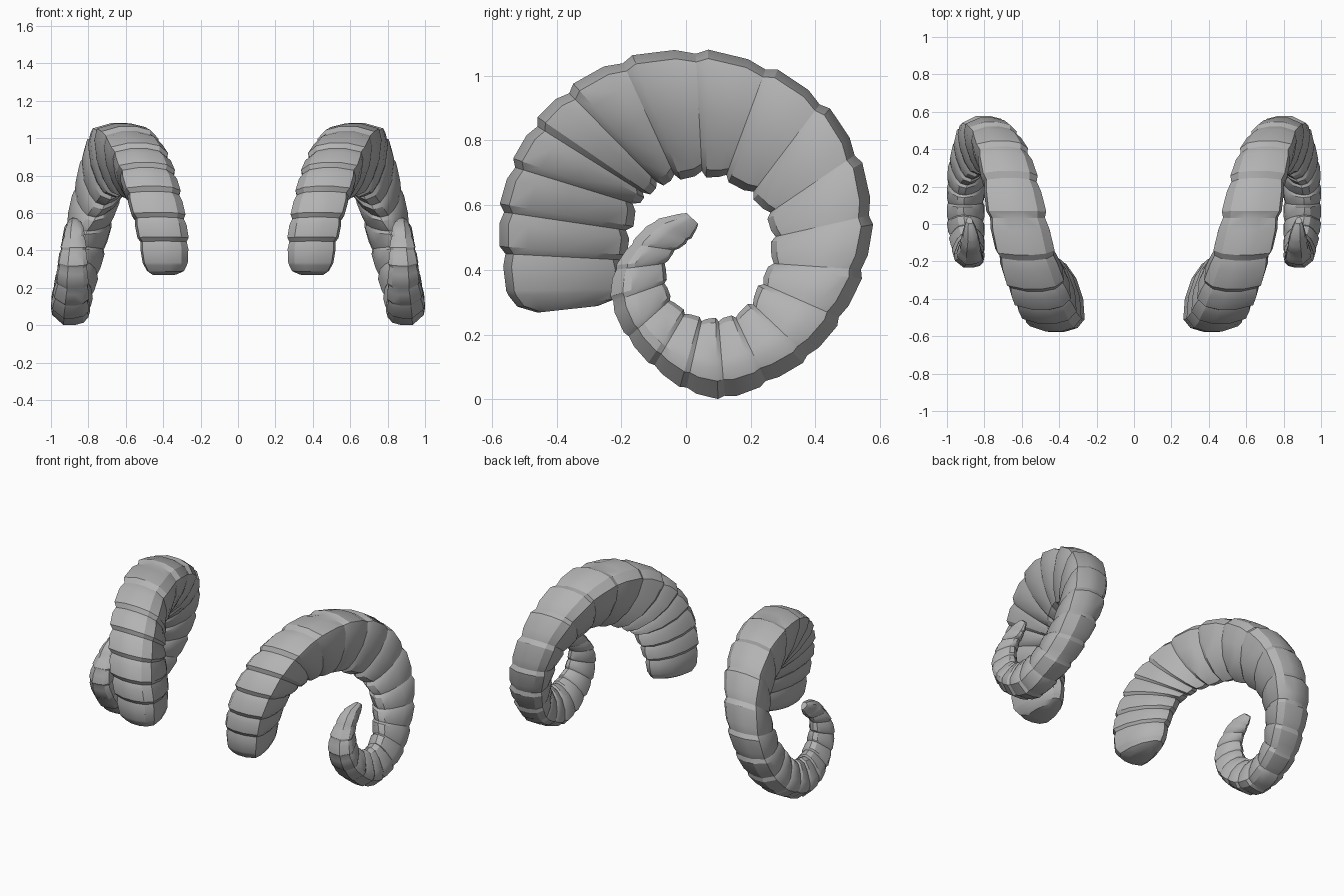
import bpy, bmesh
from mathutils import Vector

if "Cube" in bpy.data.objects:
    bpy.data.objects.remove(bpy.data.objects["Cube"])

# Stations along the horn: outer y,z / inner y,z / medial x, lateral x
STATIONS = [
    (-.55, .32, -.21, .33, .272, .505), (-.57, .45, -.19, .43, .265, .53),
    (-.575, .58, -.17, .52, .28, .56), (-.54, .72, -.15, .60, .305, .60),
    (-.47, .85, -.12, .63, .335, .64), (-.37, .955, -.08, .66, .37, .68),
    (-.20, 1.05, -.03, .68, .42, .73), (.03, 1.08, .05, .69, .465, .78),
    (.25, 1.03, .12, .68, .51, .81), (.42, .92, .20, .63, .56, .845),
    (.53, .76, .25, .57, .62, .88), (.575, .57, .265, .50, .67, .92),
    (.55, .40, .26, .42, .71, .95), (.48, .25, .23, .36, .745, .97),
    (.38, .13, .20, .30, .775, .99), (.25, .05, .15, .26, .79, 1.0),
    (.12, .003, .10, .25, .80, 1.0), (0, .03, .05, .25, .80, 1.0),
    (-.10, .10, 0, .27, .80, .99), (-.18, .19, -.045, .31, .80, .975),
    (-.23, .30, -.06, .36, .805, .965), (-.22, .40, -.06, .42, .81, .95),
    (-.17, .48, -.03, .46, .82, .935), (-.10, .55, .01, .49, .83, .92),
    (0, .577, .04, .54, .86, .90)]

# Rounded triangular section: (u inner to outer, v medial to lateral)
SECTION = [(0, .55), (.08, .36), (.28, .16), (.55, .03), (.83, 0), (.95, .14),
           (1, .38), (1, .66), (.93, .96), (.78, 1), (.5, .96), (.22, .84), (.06, .72)]

grey = bpy.data.materials.new("horn_grey")
grey.diffuse_color = (.45, .45, .45, 1)
grey.use_nodes = True
grey.node_tree.nodes["Principled BSDF"].inputs["Base Color"].default_value = grey.diffuse_color


def station(t):
    """Smooth interpolation between stations"""
    i = min(int(t), len(STATIONS) - 2)
    f = t - i
    a, b, c, d = (Vector(STATIONS[max(0, min(len(STATIONS) - 1, i + k))])
                  for k in (-1, 0, 1, 2))
    return b + .5 * f * (c - a + f * (2 * a - 5 * b + 4 * c - d + f * (3 * (b - c) + d - a)))


def ring(bm, s, scale, t=0):
    oy, oz, iy, iz, m, l = s
    drop = .15 * max(0, min(1, (t - 9) / 7))  # lateral ridge turns inward along the horn
    verts = []
    for k, (u, v) in enumerate(SECTION):
        if k in (8, 9):
            u -= drop
        u, v = .55 + (u - .55) * scale, .5 + (v - .5) * scale
        verts.append(bm.verts.new((m + (l - m) * v, iy + (oy - iy) * u, iz + (oz - iz) * u)))
    return verts


def make_horn(name, side):
    bm = bmesh.new()
    # Rounded root
    rings = [ring(bm, Vector((-.51, .262, -.21, .295, .29, .50)), .62),
             ring(bm, Vector((-.54, .285, -.20, .31, .275, .50)), .88)]
    # Ribbed body: each segment is a narrow groove followed by a raised band
    last = len(STATIONS) - 1
    for i in range(last):
        for f, scale in ((0, .93), (.17, 1.02), (.72, 1.0)):
            if i == 0 and f == 0:
                scale = .99
            rings.append(ring(bm, station(i + f), scale, i + f))
    rings.append(ring(bm, station(last), .9, last))
    n = len(SECTION)
    for a, b in zip(rings, rings[1:]):
        for k in range(n):
            bm.faces.new((a[k], a[(k + 1) % n], b[(k + 1) % n], b[k]))
    bm.faces.new(rings[0])
    bm.faces.new(rings[-1])
    for v in bm.verts:
        v.co.x = side * min(v.co.x, 1)
        v.co.z = max(v.co.z, 0)
    bmesh.ops.recalc_face_normals(bm, faces=bm.faces[:])
    mesh = bpy.data.meshes.new(name)
    bm.to_mesh(mesh)
    bm.free()
    mesh.materials.append(grey)
    obj = bpy.data.objects.new(name, mesh)
    bpy.context.collection.objects.link(obj)
    bpy.ops.object.select_all(action='DESELECT')
    obj.select_set(True)
    bpy.context.view_layer.objects.active = obj
    bpy.ops.object.shade_smooth_by_angle(angle=.5)


# Mirrored pair of horns
make_horn("right_horn", 1)
make_horn("left_horn", -1)
